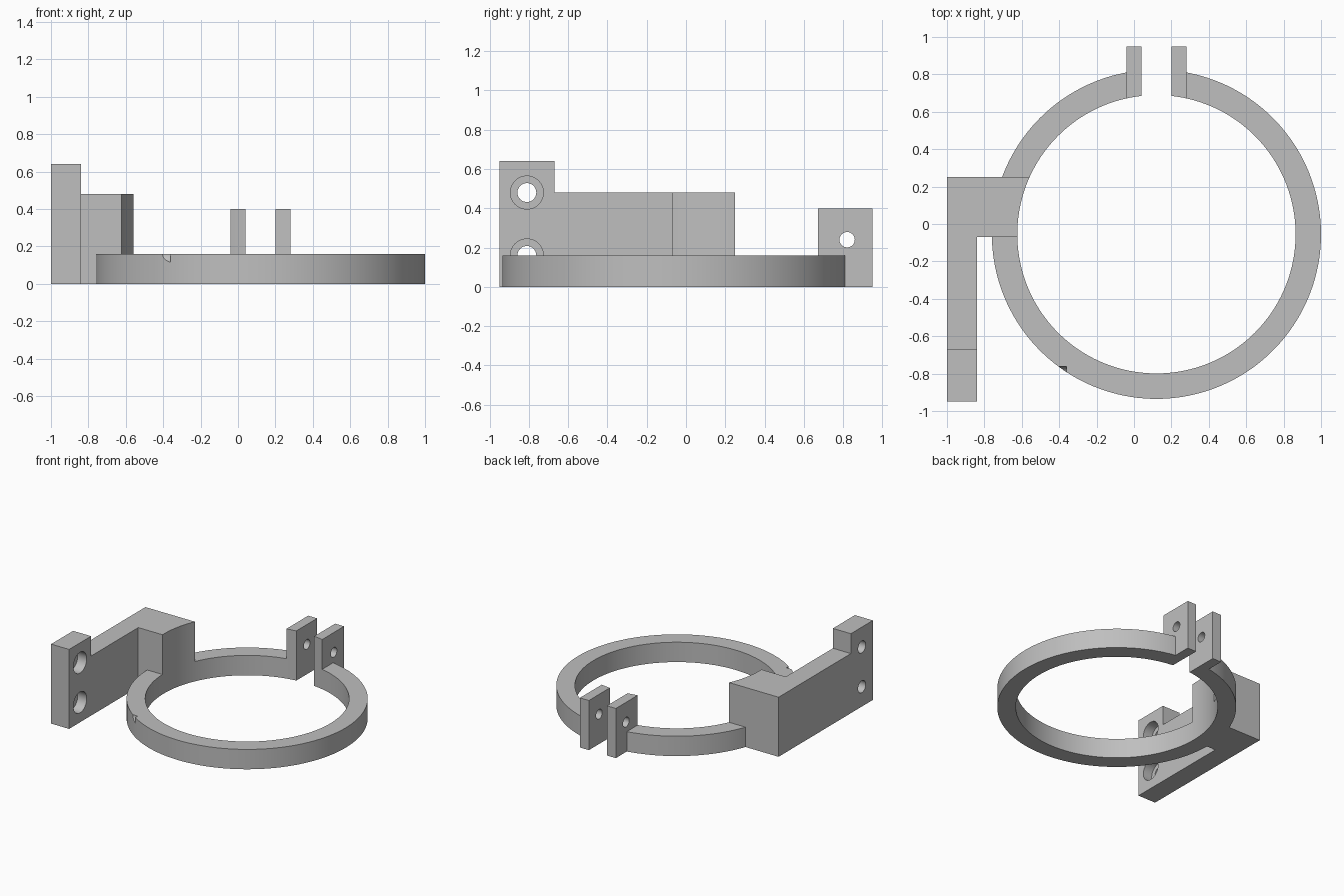
import bpy
import bmesh
from math import pi, radians
from mathutils import Matrix, Vector

if "Cube" in bpy.data.objects:
    bpy.data.objects.remove(bpy.data.objects["Cube"], do_unlink=True)

# Single grey material
grey = bpy.data.materials.new("plain grey")
grey.use_nodes = True
colour = (0.52, 0.52, 0.52, 1.0)
grey.diffuse_color = colour
grey.node_tree.nodes["Principled BSDF"].inputs["Base Color"].default_value = colour

CX, CY = 0.12, -0.055        # ring centre
R_OUT, R_IN = 0.88, 0.744    # ring radii
RING_H = 0.16
GAP = 0.08                   # half the clamp gap
TAB = 0.08                   # tab thickness


def finish(name, bm):
    bmesh.ops.recalc_face_normals(bm, faces=bm.faces)
    mesh = bpy.data.meshes.new(name)
    bm.to_mesh(mesh)
    bm.free()
    obj = bpy.data.objects.new(name, mesh)
    bpy.context.collection.objects.link(obj)
    mesh.materials.append(grey)
    return obj


def box(name, lo, hi):
    lo, hi = Vector(lo), Vector(hi)
    bm = bmesh.new()
    place = Matrix.Translation((lo + hi) / 2) @ Matrix.Diagonal((*(hi - lo), 1))
    bmesh.ops.create_cube(bm, size=1, matrix=place)
    return finish(name, bm)


def cylinder(name, radius, start, length, axis="Z", sides=48):
    """Cylinder that grows from start along +Z or +X."""
    bm = bmesh.new()
    turn = Matrix.Rotation(pi / 2, 4, "Y") if axis == "X" else Matrix()
    place = Matrix.Translation(start) @ turn @ Matrix.Translation((0, 0, length / 2))
    bmesh.ops.create_cone(bm, cap_ends=True, segments=sides, radius1=radius,
                          radius2=radius, depth=length, matrix=place)
    return finish(name, bm)


def side_plate(name, outline, x0, x1):
    """Extrude a (y, z) outline along x."""
    bm = bmesh.new()
    face = bm.faces.new([bm.verts.new((x0, y, z)) for y, z in outline])
    new = bmesh.ops.extrude_face_region(bm, geom=[face])["geom"]
    verts = [g for g in new if isinstance(g, bmesh.types.BMVert)]
    bmesh.ops.translate(bm, verts=verts, vec=(x1 - x0, 0, 0))
    return finish(name, bm)


def boolean(obj, other, operation="DIFFERENCE"):
    """Apply a boolean and discard the helper."""
    other.hide_render = True
    mod = obj.modifiers.new("cut", "BOOLEAN")
    mod.operation, mod.solver, mod.object = operation, "EXACT", other
    bpy.context.view_layer.objects.active = obj
    bpy.ops.object.modifier_apply(modifier=mod.name)
    bpy.data.objects.remove(other, do_unlink=True)


def bore():
    return cylinder("bore", R_IN, (CX, CY, -0.1), 1, sides=160)


def screw_hole(z):
    return cylinder("screw_hole", 0.048, (-1.1, -0.81, z), 0.74, "X")


# Split clamp ring, nicked by the lower screw hole's drill path
ring = cylinder("clamp_ring", R_OUT, (CX, CY, 0), RING_H, sides=160)
boolean(ring, bore())
boolean(ring, box("gap", (CX - GAP, 0.3, -0.1), (CX + GAP, 1.1, 0.5)))
boolean(ring, screw_hole(0.16))
parts = [ring]

# Pair of clamping tabs either side of the gap
for name, x in (("right_clamp_tab", CX - GAP - TAB), ("left_clamp_tab", CX + GAP)):
    tab = box(name, (x, 0.6, 0), (x + TAB, 0.95, 0.4))
    boolean(tab, bore())
    boolean(tab, cylinder("bolt_hole", 0.039, (x - 0.05, 0.82, 0.24), 0.18, "X"))
    parts.append(tab)

# Mounting arm: long plate with a raised end, joined to a block on the ring
arm = side_plate("mounting_arm", [(-0.95, 0), (0.25, 0), (0.25, 0.48),
                                  (-0.67, 0.48), (-0.67, 0.64), (-0.95, 0.64)],
                 -1, -0.84)
block = box("block", (-0.95, -0.07, 0), (-0.5, 0.25, 0.48))
boolean(block, bore())
boolean(arm, block, "UNION")

# Counterbored screw holes through the arm
for z in (0.16, 0.48):
    boolean(arm, screw_hole(z))
    boolean(arm, cylinder("counterbore", 0.084, (-0.92, -0.81, z), 0.2, "X"))
parts.append(arm)

# Smooth the round walls and keep the edges sharp
bpy.ops.object.select_all(action="DESELECT")
for part in parts:
    part.select_set(True)
bpy.context.view_layer.objects.active = ring
bpy.ops.object.shade_smooth_by_angle(angle=radians(30))
